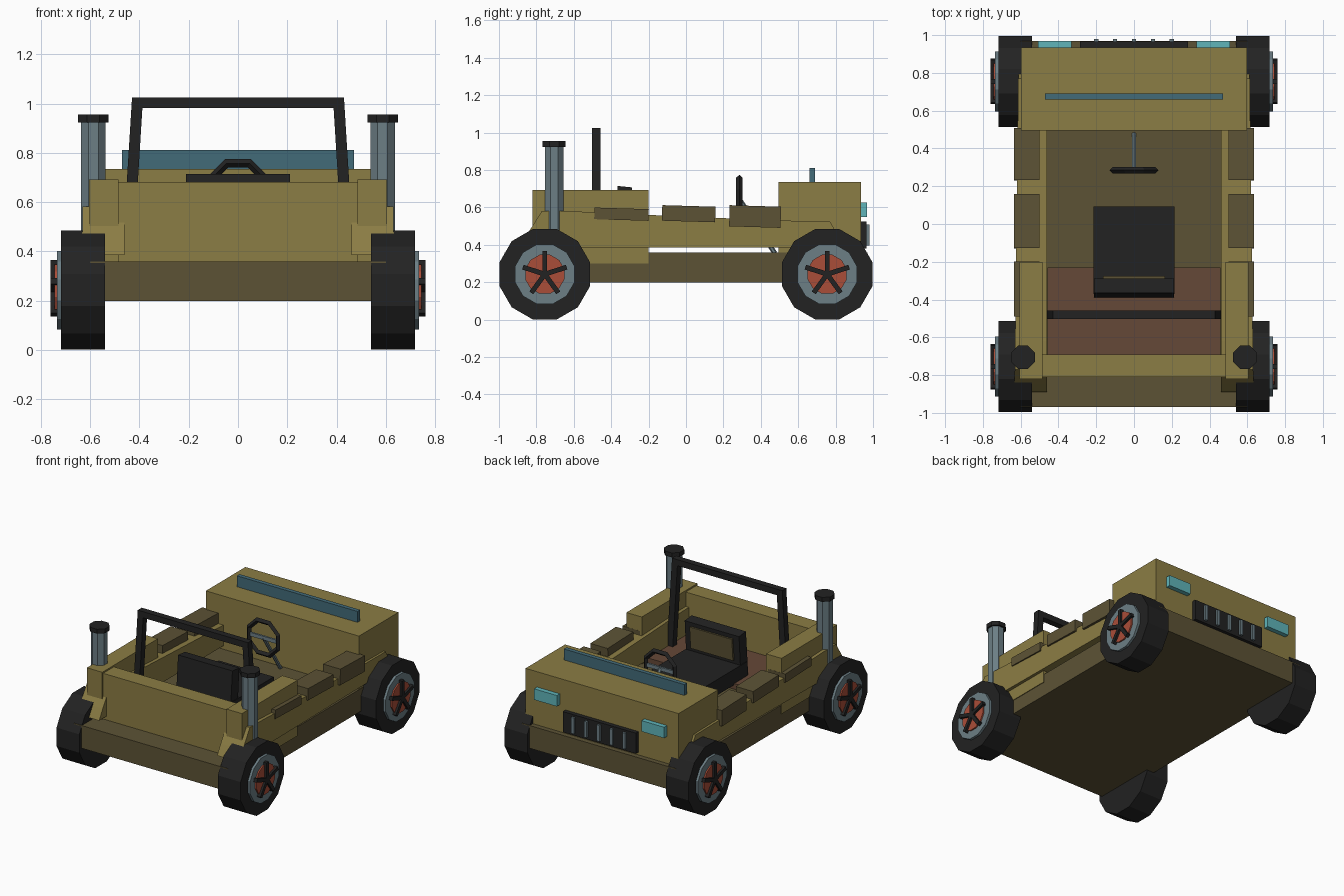
import bpy, bmesh, math
from mathutils import Matrix, Vector

if "Cube" in bpy.data.objects:
    bpy.data.objects.remove(bpy.data.objects["Cube"])


def mat(name, r, g, b):
    m = bpy.data.materials.new(name)
    m.diffuse_color = (r, g, b, 1)
    m.use_nodes = True
    m.node_tree.nodes["Principled BSDF"].inputs["Base Color"].default_value = m.diffuse_color
    return m


OLIVE = mat("olive", .26, .205, .058)
DARK = mat("dark olive", .108, .086, .036)
BLACK = mat("black", .016, .016, .016)
GREY = mat("steel grey", .15, .21, .235)
RED = mat("red", .40, .075, .04)
BROWN = mat("brown", .13, .065, .038)
BLUE = mat("glass blue", .055, .145, .19)
CYAN = mat("lamp cyan", .115, .46, .49)


def finish(bm, name, m):
    bmesh.ops.recalc_face_normals(bm, faces=bm.faces[:])
    me = bpy.data.meshes.new(name)
    bm.to_mesh(me)
    bm.free()
    me.materials.append(m)
    ob = bpy.data.objects.new(name, me)
    bpy.context.collection.objects.link(ob)
    return ob


def box(name, m, x, y, z, rot=None):
    """Box from (min, max) ranges, optionally turned about its centre."""
    bm = bmesh.new()
    c = Vector([(a + b) / 2 for a, b in (x, y, z)])
    size = [abs(b - a) for a, b in (x, y, z)]
    M = Matrix.Translation(c) @ (rot or Matrix()) @ Matrix.Diagonal((*size, 1))
    bmesh.ops.create_cube(bm, size=1, matrix=M)
    return finish(bm, name, m)


def rod(name, m, a, b, r, sides, turn=0.0):
    """Cylinder from point a to point b."""
    a, b = Vector(a), Vector(b)
    q = (b - a).to_track_quat('Z', 'Y').to_matrix().to_4x4()
    M = Matrix.Translation((a + b) / 2) @ q @ Matrix.Rotation(turn, 4, 'Z')
    bm = bmesh.new()
    bmesh.ops.create_cone(bm, cap_ends=True, segments=sides, radius1=r, radius2=r,
                          depth=(b - a).length, matrix=M)
    return finish(bm, name, m)


def prism(name, m, profile, inner, outer):
    """Side profile of (y, z) points between two x functions of y."""
    bm = bmesh.new()
    A = [bm.verts.new((inner(y), y, z)) for y, z in profile]
    B = [bm.verts.new((outer(y), y, z)) for y, z in profile]
    bm.faces.new(A)
    bm.faces.new(B)
    n = len(A)
    for i in range(n):
        j = (i + 1) % n
        bm.faces.new((A[i], A[j], B[j], B[i]))
    return finish(bm, name, m)


# Chassis, hood, floor and rear panel
box("chassis", DARK, (-.6, .6), (-.97, .97), (.2, .36))
box("hood", OLIVE, (-.597, .597), (.495, .935), (.36, .735))
box("rear_panel", OLIVE, (-.6, .6), (-.81, -.69), (.36, .682))
box("rear_floor", BROWN, (-.457, .457), (-.69, -.23), (.36, .4))
box("windshield", BLUE, (-.47, .47), (.66, .69), (.735, .812))

# Grille
box("grille", BLACK, (-.285, .285), (.93, .965), (.38, .525))
for i in range(-2, 3):
    box("grille_slat", GREY, (i * .1 - .011, i * .1 + .011), (.95, .98), (.397, .51))

rail = [(-.89, .385), (-.85, .455), (-.77, .582), (-.62, .58), (-.2, .56),
        (.5, .53), (.77, .525), (.81, .455), (.86, .385)]

for s in (-1, 1):
    side = "right" if s > 0 else "left"
    # Side body
    prism(side + "_side_rail", OLIVE, rail, lambda y: s * .46,
          lambda y: s * (.622 - .012 * y))
    box(side + "_rear_side_box", OLIVE, (s * .485, s * .605), (-.82, -.2), (.3, .693))
    for y0, y1, z0, z1 in ((-.49, -.2, .533, .595), (-.128, .157, .525, .608),
                           (.232, .507, .495, .608)):
        box(side + "_side_pad", DARK, (s * .5, s * .635), (y0, y1), (z0, z1),
            Matrix.Rotation(-.03, 4, 'X'))
    box(side + "_headlight", CYAN, (s * .33, s * .507), (.93, .968), (.55, .627))
    # Exhaust stacks
    rod(side + "_exhaust_pipe", GREY, (s * .587, -.705, .48), (s * .587, -.705, .93),
        .054, 8, math.pi / 8)
    rod(side + "_exhaust_cap", BLACK, (s * .587, -.705, .924), (s * .587, -.705, .955),
        .067, 8, math.pi / 8)
    # Wheels
    for y in (-.755, .755):
        z = .243
        for part, m, x0, x1, r in (("tyre", BLACK, .54, .718, .25),
                                   ("rim", GREY, .7, .735, .165),
                                   ("hub", RED, .72, .745, .108)):
            rod(side + "_" + part, m, (s * x0, y, z), (s * x1, y, z), r, 12, math.pi / 12)
        for k in range(5):
            a = k * math.tau / 5
            R = Matrix.Rotation(a, 4, 'X')
            c = Vector((0, y, z)) + R @ Vector((0, 0, .06))
            box(side + "_spoke", BLACK, (s * .735, s * .76), (c.y - .013, c.y + .013),
                (c.z - .063, c.z + .063), R)

# Roll bar
bar = [(-.47, .38), (-.43, 1.025), (.43, 1.025), (.47, .38),
       (.425, .38), (.388, .982), (-.388, .982), (-.425, .38)]
bm = bmesh.new()
face = bm.faces.new([bm.verts.new((x, -.503, z)) for x, z in bar])
ext = bmesh.ops.extrude_face_region(bm, geom=[face])
bmesh.ops.translate(bm, vec=(0, .045, 0),
                    verts=[v for v in ext["geom"] if isinstance(v, bmesh.types.BMVert)])
bmesh.ops.triangulate(bm, faces=[f for f in bm.faces if len(f.verts) > 4])
finish(bm, "roll_bar", BLACK)

# Seat
box("seat_cushion", BLACK, (-.215, .215), (-.37, .092), (.39, .5))
prism("seat_back", BLACK, [(-.39, .4), (-.365, .715), (-.288, .707), (-.31, .4)],
      lambda y: -.212, lambda y: .212)
prism("seat_back_panel", DARK, [(-.3, .525), (-.288, .68), (-.275, .68), (-.287, .525)],
      lambda y: -.165, lambda y: .165)

# Steering wheel and column
bm = bmesh.new()
n, c = 8, Vector((0, .285, .645))
rings = []
for i in range(n):
    a = (i + .5) * math.tau / n
    rings.append([bm.verts.new(c + Vector((r * math.cos(a), dy, r * math.sin(a))))
                  for r, dy in ((.14, 0), (.122, .018), (.104, 0), (.122, -.018))])
for i in range(n):
    A, B = rings[i], rings[(i + 1) % n]
    for j in range(4):
        k = (j + 1) % 4
        bm.faces.new((A[j], A[k], B[k], B[j]))
finish(bm, "steering_wheel", BLACK)
box("steering_crossbar", GREY, (-.112, .112), (.278, .292), (.632, .658))
rod("steering_column", GREY, (0, .285, .645), (0, .475, .355), .013, 6)
